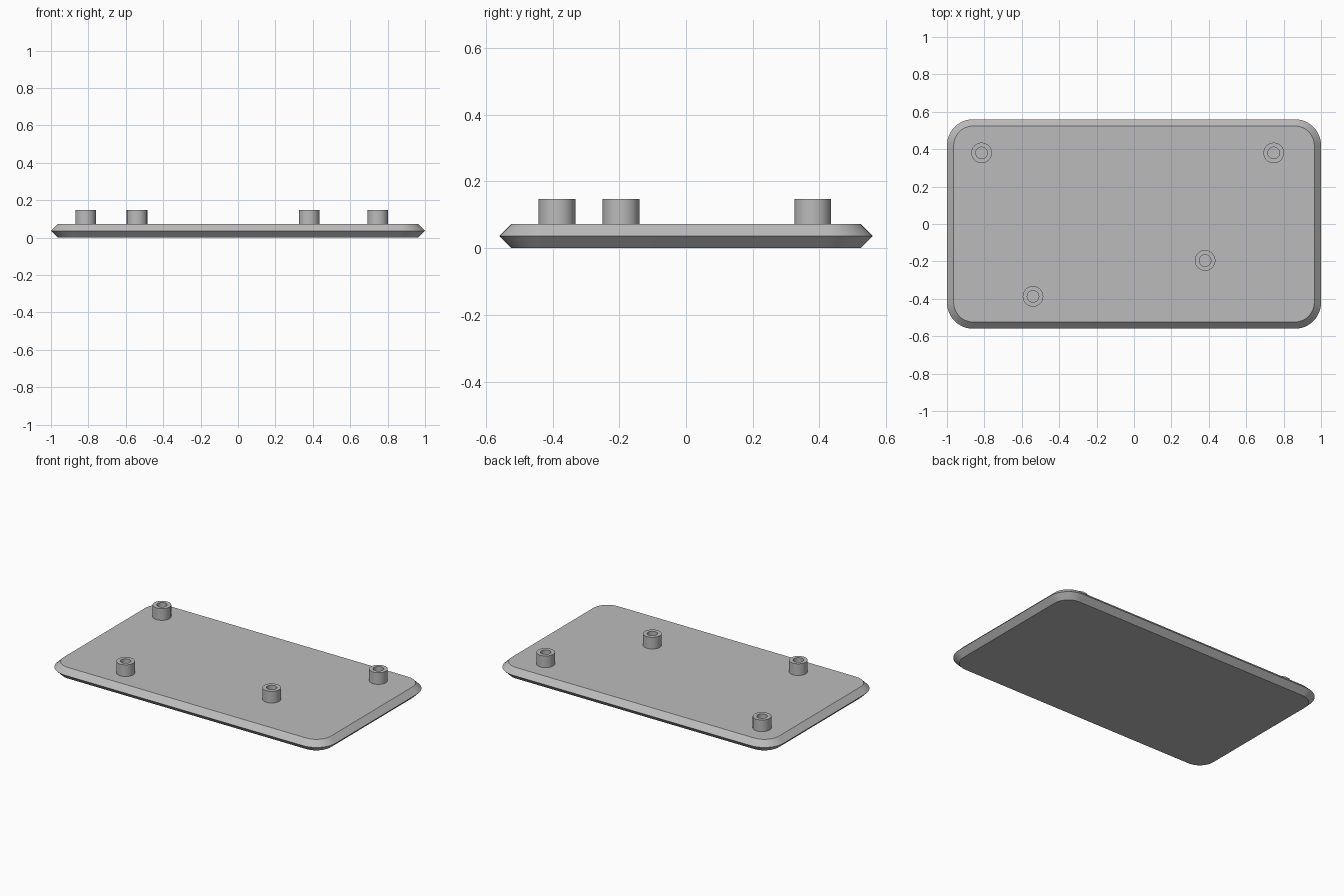
import bpy, bmesh
from math import cos, sin, pi, radians

if "Cube" in bpy.data.objects:
    bpy.data.objects.remove(bpy.data.objects["Cube"], do_unlink=True)

grey = bpy.data.materials.new("plain grey")
grey.use_nodes = True
grey.diffuse_color = (0.5, 0.5, 0.5, 1)
grey.node_tree.nodes["Principled BSDF"].inputs["Base Color"].default_value = grey.diffuse_color

HALF_X, HALF_Y = 1.0, 0.56
PLATE_TOP, POST_TOP = 0.072, 0.148
CHAMFER, CORNER = 0.036, 0.14


def rounded_outline(inset, z, steps=12):
    """Rounded rectangle with corner arcs concentric for every inset."""
    points = []
    for corner, (sx, sy) in enumerate([(1, 1), (-1, 1), (-1, -1), (1, -1)]):
        for i in range(steps + 1):
            a = (corner + i / steps) * pi / 2
            r = CORNER - inset
            points.append((sx * (HALF_X - CORNER) + r * cos(a),
                           sy * (HALF_Y - CORNER) + r * sin(a), z))
    return points


def circle(radius, z, steps=40):
    return [(radius * cos(2 * pi * i / steps), radius * sin(2 * pi * i / steps), z)
            for i in range(steps)]


def loft(name, outlines, location=(0, 0, 0)):
    """Bridge matching outlines in order and cap both ends."""
    bm = bmesh.new()
    rings = [[bm.verts.new(p) for p in outline] for outline in outlines]
    for low, high in zip(rings, rings[1:]):
        for i in range(len(low)):
            j = (i + 1) % len(low)
            bm.faces.new((low[i], low[j], high[j], high[i]))
    bm.faces.new(rings[0][::-1])
    bm.faces.new(rings[-1])
    bmesh.ops.recalc_face_normals(bm, faces=bm.faces)
    mesh = bpy.data.meshes.new(name)
    bm.to_mesh(mesh)
    bm.free()
    mesh.materials.append(grey)
    obj = bpy.data.objects.new(name, mesh)
    obj.location = location
    bpy.context.collection.objects.link(obj)
    bpy.ops.object.select_all(action="DESELECT")
    obj.select_set(True)
    bpy.context.view_layer.objects.active = obj
    bpy.ops.object.shade_smooth_by_angle(angle=radians(30))
    return obj


# Plate with a knife-edge rim
loft("base_plate", [rounded_outline(CHAMFER, 0),
                    rounded_outline(0, PLATE_TOP / 2),
                    rounded_outline(CHAMFER, PLATE_TOP)])

# Hollow standoffs, each with a blind screw hole
posts = {
    "back_right_standoff": (-0.815, 0.38),
    "back_left_standoff": (0.747, 0.38),
    "front_left_standoff": (0.38, -0.195),
    "front_right_standoff": (-0.54, -0.387),
}
for name, (x, y) in posts.items():
    loft(name, [circle(0.055, PLATE_TOP - 0.01), circle(0.055, POST_TOP),
                circle(0.031, POST_TOP), circle(0.031, PLATE_TOP + 0.001)], (x, y, 0))
